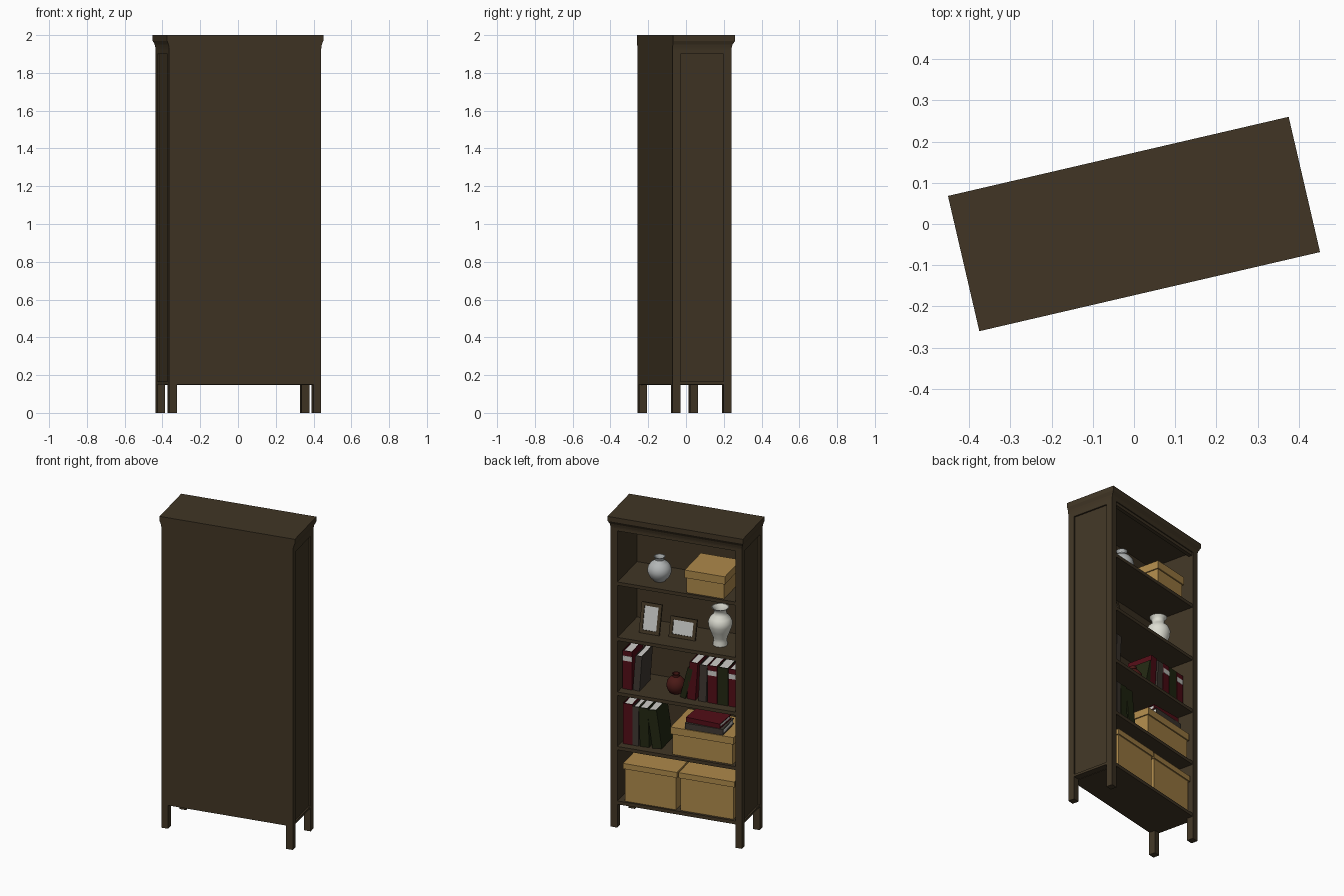
import bpy, bmesh, math

if "Cube" in bpy.data.objects:
    bpy.data.objects.remove(bpy.data.objects["Cube"])

ANGLE = math.radians(13.07)   # whole bookcase is turned about z


def mat(name, r, g, b):
    m = bpy.data.materials.new(name)
    m.diffuse_color = (r, g, b, 1)
    m.use_nodes = True
    m.node_tree.nodes["Principled BSDF"].inputs["Base Color"].default_value = m.diffuse_color
    return m


WOOD = mat("dark wood", .052, .036, .018)
CARD = mat("tan cardboard", .42, .25, .07)
WHITE = mat("cream ceramic", .72, .72, .64)
SILVER = mat("grey ceramic", .45, .47, .47)
PAGES = mat("paper", .62, .61, .58)
RED = mat("dark red cover", .085, .004, .008)
GREEN = mat("dark green cover", .016, .021, .006)
GREY = mat("grey brown cover", .05, .04, .032)
MAROON = mat("maroon ceramic", .07, .01, .008)
PHOTO = mat("photo", .55, .56, .54)


def finish(name, bm, mats, smooth=False):
    bmesh.ops.recalc_face_normals(bm, faces=bm.faces[:])
    me = bpy.data.meshes.new(name)
    bm.to_mesh(me)
    bm.free()
    for m in mats:
        me.materials.append(m)
    ob = bpy.data.objects.new(name, me)
    bpy.context.collection.objects.link(ob)
    ob.rotation_euler.z = ANGLE
    if smooth:
        bpy.context.view_layer.objects.active = ob
        ob.select_set(True)
        bpy.ops.object.shade_smooth_by_angle(angle=math.radians(40))
        ob.select_set(False)
    return ob


# u runs right and v towards the viewer, seen from the open side (x = -u)
def boxes(name, parts, mats, place=lambda u, v, z: (u, v, z)):
    bm = bmesh.new()
    for (u0, u1, v0, v1, z0, z1), mi in parts:
        rings = []
        for z in (z0, z1):
            ring = []
            for u, v in ((u0, v0), (u1, v0), (u1, v1), (u0, v1)):
                a, b, c = place(u, v, z)
                ring.append(bm.verts.new((-a, b, c)))
            rings.append(ring)
        lo, hi = rings
        fs = [bm.faces.new(lo), bm.faces.new(hi)]
        for i in range(4):
            j = (i + 1) % 4
            fs.append(bm.faces.new((lo[i], lo[j], hi[j], hi[i])))
        for f in fs:
            f.material_index = mi
    return finish(name, bm, mats)


def box(name, u0, u1, v0, v1, z0, z1, m=WOOD):
    return boxes(name, [((u0, u1, v0, v1, z0, z1), 0)], [m])


def lathe(name, u, v, z, profile, m, n=32):
    bm = bmesh.new()
    rings = [[bm.verts.new((-u + r * math.cos(2 * math.pi * i / n),
                            v + r * math.sin(2 * math.pi * i / n), z + h))
              for i in range(n)] for r, h in profile]
    for a, b in zip(rings, rings[1:]):
        for i in range(n):
            j = (i + 1) % n
            bm.faces.new((a[i], a[j], b[j], b[i]))
    bm.faces.new(rings[0])
    bm.faces.new(rings[-1])
    finish(name, bm, [m], True)


# ---- carcass
W, VB, VF, S = .413, -.1685, .151, .042
IN = W - S
for side, s in (("left", -1), ("right", 1)):
    def su(a, b):
        return sorted((s * a, s * b))
    box(side + "_front_post", *su(IN, W), VF - S, VF, 0, 1.94)
    box(side + "_back_post", *su(IN, W), VB, VB + S, 0, 1.94)
    box(side + "_side_panel", *su(IN, W - .01), VB + S, VF - S, .15, 1.94)
    box(side + "_bottom_rail", *su(W - .02, W), VB + S, VF - S, .15, .165)
    box(side + "_top_rail", *su(W - .02, W), VB + S, VF - S, 1.90, 1.94)
box("back_panel", -W + .001, W - .001, VB, VB + .012, .15, 1.95)
box("front_top_rail", -IN, IN, VF - .03, VF - .006, 1.905, 1.94)
SH = [.17, .52, .87, 1.222, 1.578]
for i, z in enumerate(SH):
    box(f"shelf_{i + 1}", -IN, IN, VB + .01, VF - .004, z - .022, z)

# ---- flared crown, flush at the back
bm = bmesh.new()
prev = None
for t, z in ((0, 1.925), (.08, 1.935), (.3, 1.95), (.75, 1.963), (1, 1.97), (1, 2.0)):
    w, f = W + .0115 * t, VF + .0175 * t
    ring = [bm.verts.new(p) for p in ((-w, VB, z), (w, VB, z), (w, f, z), (-w, f, z))]
    if prev:
        for i in range(4):
            j = (i + 1) % 4
            bm.faces.new((prev[i], prev[j], ring[j], ring[i]))
    else:
        bm.faces.new(ring)
    prev = ring
bm.faces.new(prev)
finish("crown", bm, [WOOD])


# ---- storage boxes with overhanging lids
def storage(name, u0, u1, v0, v1, z, h, lid):
    o = .008
    boxes(name, [((u0, u1, v0, v1, z, z + h - .004), 0),
                 ((u0 - o, u1 + o, v0 - o, v1 + o, z + h - lid, z + h), 0)], [CARD])


storage("bottom_left_box", -.33, -.008, -.135, .134, SH[0], .245, .035)
storage("bottom_right_box", .018, .352, -.135, .131, SH[0], .245, .035)
storage("middle_box", -.034, .345, -.13, .128, SH[1], .178, .045)
storage("top_box", .056, .292, -.105, .132, SH[4], .147, .05)


# ---- books: boards, spine at the front, page block
def book(name, u, w, h, v, z, m, lean=0, depth=.17, label=False):
    t = .005
    parts = [((0, t, -depth, 0, 0, h), 0), ((w - t, w, -depth, 0, 0, h), 0),
             ((t, w - t, -t, 0, 0, h), 0),
             ((t, w - t, -depth + .005, -t, .005, h - .006), 1)]
    if label:
        parts.append(((.001, w - .001, -.001, .002, h * .74, h * .87), 1))
    a = math.radians(lean)
    pu = w if lean > 0 else 0      # pivot on the corner touching the shelf

    def place(x, y, k):
        return (u + pu + (x - pu) * math.cos(a) + k * math.sin(a), v + y,
                z - (x - pu) * math.sin(a) + k * math.cos(a))
    boxes(name, parts, [m, PAGES], place)


ROWS = {
    "low": (SH[1], .097, [(-.358, .06, .26, RED, 0, False), (-.296, .038, .25, GREY, 0, False),
                          (-.25, .058, .25, GREEN, -2, False),
                          (-.172, .06, .245, GREEN, -8, False)]),
    "left": (SH[2], .09, [(-.362, .06, .245, RED, 0, True), (-.298, .042, .225, GREY, 4, False)]),
    "right": (SH[2], .085, [(-.005, .035, .2, GREEN, 14, False), (.04, .052, .24, RED, 4, False),
                            (.112, .048, .235, GREY, 2, False), (.17, .058, .24, RED, 0, True),
                            (.232, .066, .24, GREEN, 0, False), (.302, .06, .24, RED, 0, True)]),
}
for row, (z, v, items) in ROWS.items():
    for i, (u, w, h, m, lean, lab) in enumerate(items):
        book(f"{row}_book_{i + 1}", u, w, h, v, z, m, lean, label=lab)


# ---- two books lying on the middle box
def flat_book(name, u, v, z, w, d, h, m, turn):
    t, a = .005, math.radians(turn)

    def place(x, y, k):
        return (u + x * math.cos(a) - y * math.sin(a), v + x * math.sin(a) + y * math.cos(a), z + k)
    boxes(name, [((-w, w, -d, d, 0, t), 0), ((-w, w, -d, d, h - t, h), 0),
                 ((-w, w, d - t, d, t, h - t), 0),
                 ((-w + .005, w - .005, -d + .005, d - t, t, h - t), 1)], [m, PAGES], place)


flat_book("lying_book_lower", .165, .045, SH[1] + .178, .12, .085, .038, GREY, 0)
flat_book("lying_book_upper", .16, .045, SH[1] + .216, .11, .075, .03, RED, 4)


# ---- picture frames leaning back
def frame(name, u, v, w, h):
    a, b = math.radians(15), .02

    def place(x, y, k):
        return (u + x, v + y * math.cos(a) - k * math.sin(a),
                SH[3] + .004 + y * math.sin(a) + k * math.cos(a))
    boxes(name, [((0, w, -.015, 0, 0, b), 0), ((0, w, -.015, 0, h - b, h), 0),
                 ((0, b, -.015, 0, b, h - b), 0), ((w - b, w, -.015, 0, b, h - b), 0),
                 ((b, w - b, -.013, -.006, b, h - b), 1)], [WOOD, PHOTO], place)
    boxes(name + "_stand", [((w * .4, w * .6, -h * .45, -h * .42, h * .1, h * .7), 0)], [WOOD],
          lambda x, y, k: (u + x, v + y + .1 * h, SH[3] + k - h * .1))


frame("portrait_frame", -.278, .047, .127, .185)
frame("landscape_frame", -.096, .034, .166, .125)

# ---- vases
lathe("round_vase", -.155, .028, SH[4],
      [(.036, 0), (.04, .006), (.058, .025), (.069, .05), (.071, .068), (.066, .09), (.05, .112),
       (.032, .124), (.026, .132), (.027, .142), (.034, .152), (.029, .152), (.022, .138),
       (.022, .12)], SILVER)
lathe("tall_vase", .22, .011, SH[3],
      [(.043, 0), (.044, .008), (.038, .025), (.042, .05), (.058, .09), (.07, .125), (.071, .15),
       (.06, .175), (.042, .193), (.036, .208), (.039, .225), (.052, .24), (.047, .24),
       (.031, .215), (.031, .195)], WHITE)
lathe("bottle_vase", -.05, .03, SH[2],
      [(.025, 0), (.042, .012), (.054, .035), (.057, .055), (.052, .08), (.036, .1), (.02, .108),
       (.019, .118), (.024, .126), (.018, .126), (.015, .11)], MAROON)
